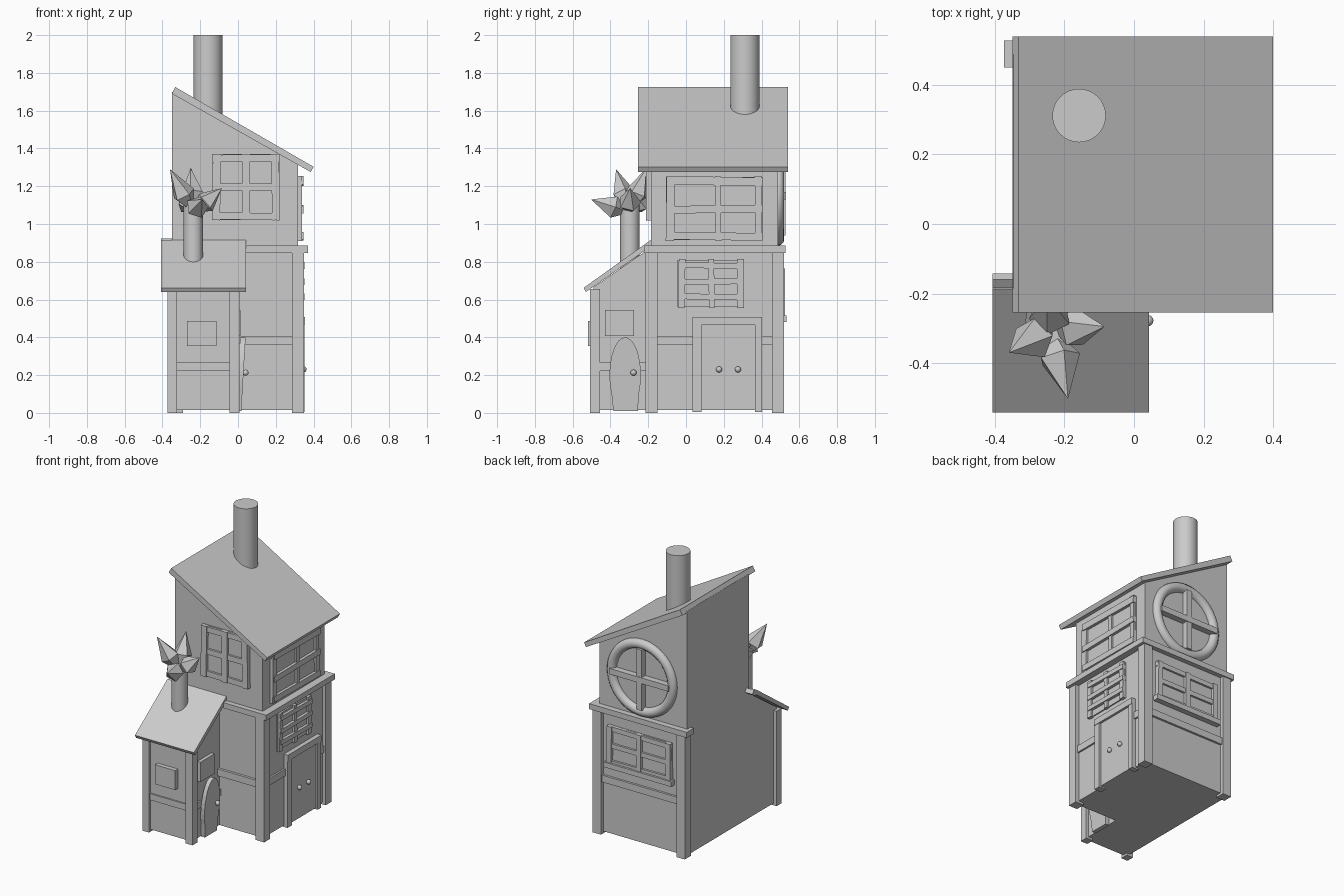
import bpy, bmesh, math
from mathutils import Vector, Matrix

if "Cube" in bpy.data.objects:
    bpy.data.objects.remove(bpy.data.objects["Cube"])

grey = bpy.data.materials.new("plain_grey")
grey.diffuse_color = (0.6, 0.6, 0.6, 1)
grey.use_nodes = True
grey.node_tree.nodes["Principled BSDF"].inputs["Base Color"].default_value = grey.diffuse_color


def finish(bm, name, smooth=False):
    bmesh.ops.recalc_face_normals(bm, faces=bm.faces)
    me = bpy.data.meshes.new(name)
    bm.to_mesh(me)
    bm.free()
    ob = bpy.data.objects.new(name, me)
    bpy.context.collection.objects.link(ob)
    me.materials.append(grey)
    if smooth:
        bpy.context.view_layer.objects.active = ob
        ob.select_set(True)
        bpy.ops.object.shade_smooth_by_angle(angle=math.radians(35))
        ob.select_set(False)
    return ob


def box(name, x, y, z, tilt=0, axis='X'):
    """Box between (min, max) pairs, tilted in degrees about its centre."""
    bm = bmesh.new()
    size = [p[1] - p[0] for p in (x, y, z)]
    mid = Vector([(p[0] + p[1]) / 2 for p in (x, y, z)])
    m = Matrix.Translation(mid) @ Matrix.Rotation(math.radians(tilt), 4, axis) @ Matrix.Diagonal((*size, 1))
    bmesh.ops.create_cube(bm, size=1, matrix=m)
    return finish(bm, name)


def prism(name, pts, axis, a, b):
    """Extrude a profile: axis y takes (x, z) points, axis x takes (y, z)."""
    bm = bmesh.new()
    put = (lambda p, t: (p[0], t, p[1])) if axis == 'y' else (lambda p, t: (t, p[0], p[1]))
    f = bm.faces.new([bm.verts.new(put(p, a)) for p in pts])
    r = bmesh.ops.extrude_face_region(bm, geom=[f])
    vs = [v for v in r['geom'] if isinstance(v, bmesh.types.BMVert)]
    bmesh.ops.translate(bm, verts=vs, vec=(0, b - a, 0) if axis == 'y' else (b - a, 0, 0))
    return finish(bm, name)


def tube(name, x, y, z0, z1, r):
    bm = bmesh.new()
    bmesh.ops.create_cone(bm, cap_ends=True, segments=32, radius1=r, radius2=r, depth=z1 - z0,
                          matrix=Matrix.Translation((x, y, (z0 + z1) / 2)))
    return finish(bm, name, True)


def knob(name, loc, r=0.016):
    bm = bmesh.new()
    bmesh.ops.create_uvsphere(bm, u_segments=16, v_segments=10, radius=r, matrix=Matrix.Translation(loc))
    return finish(bm, name, True)


# --- main house body
box("lower_walls", (-0.35, 0.325), (-0.19, 0.495), (0.015, 0.87))
box("upper_walls", (-0.35, 0.318), (-0.185, 0.487), (0.87, 1.32))
prism("gable", [(-0.35, 1.32), (0.318, 1.32), (-0.35, 1.70)], 'y', -0.185, 0.487)
prism("main_roof", [(-0.35, 1.69), (0.385, 1.275), (0.40, 1.303), (-0.332, 1.725)], 'y', -0.255, 0.54)
tube("main_chimney", -0.158, 0.312, 1.45, 2.0, 0.077)

# --- corner posts and beams of the lower floor
for n, x, y in (("front", (0.285, 0.35), (-0.215, -0.15)), ("back", (0.285, 0.35), (0.455, 0.52)),
                ("back_left", (-0.355, -0.29), (0.455, 0.52))):
    box(n + "_corner_post", x, y, (0, 0.86))
for n, z, e in (("top", (0.847, 0.885), 0.035), ("middle", (0.36, 0.408), 0.0)):
    box(n + "_beam_front", (-0.35, 0.333 + e), (-0.207 - e * 0.4, -0.17), z)
    box(n + "_beam_back", (-0.345 - e * 0.85, 0.335 + e), (0.45, 0.51 + e * 0.5), z)
    if n == "top":
        box("top_beam_right", (0.28, 0.37), (-0.221, 0.528), z)
    else:
        for y in ((-0.2, 0.05), (0.39, 0.5)):
            box("middle_beam_right", (0.3, 0.337), y, z)

# --- double door on the right
box("door_panel", (0.3, 0.34), (0.075, 0.375), (0.015, 0.47))
box("door_frame_top", (0.3, 0.356), (0.035, 0.402), (0.465, 0.507))
for y in ((0.035, 0.082), (0.365, 0.402)):
    box("door_frame_side", (0.3, 0.353), y, (0.005, 0.48))
for y in (0.175, 0.275):
    knob("door_knob", (0.347, y, 0.23))


def right_window(name, wall, ys, zs, posts, boards):
    box(name + "_pane", (wall - 0.01, wall + 0.008), ys, zs)
    for i, p in enumerate(posts):
        box(name + "_post", (wall - 0.01, wall + 0.022), p, (zs[0] - 0.005, zs[1] + 0.005), (-0.8, 0.6, 0.5)[i], 'X')
    for i, p in enumerate(boards):
        box(name + "_board", (wall - 0.01, wall + 0.028), (ys[0] + 0.01, ys[1]), p, (-1, 0.6, -0.7)[i], 'X')


right_window("upper_right_window", 0.318, (-0.105, 0.405), (0.915, 1.25),
             [(-0.105, -0.06), (0.155, 0.185), (0.365, 0.4)], [(1.205, 1.25), (1.058, 1.098), (0.915, 0.955)])
right_window("lower_right_window", 0.325, (-0.045, 0.308), (0.56, 0.81),
             [(-0.04, -0.005), (0.12, 0.15), (0.27, 0.307)], [(0.765, 0.795), (0.68, 0.71), (0.6, 0.63)])


def flat_window(name, wall, out, xs, zs, w):
    """Window on a front (out=-1) or back (out=1) wall."""
    def ys(d):
        return tuple(sorted((wall - out * 0.01, wall + out * d)))
    box(name + "_pane", xs, ys(0.008), zs)
    xm, zm = sum(xs) / 2, sum(zs) / 2
    for i, x in enumerate((xs[0] + w / 2, xm, xs[1] - w / 2)):
        box(name + "_post", (x - w / 2, x + w / 2), ys(0.028), zs, (0.6, 0, -1.2)[i], 'Y')
    for i, z in enumerate((zs[0] + w / 2, zm, zs[1] - w / 2)):
        box(name + "_board", xs, ys(0.022), (z - w * 0.45, z + w * 0.45), (0.8, 0, -0.6)[i], 'Y')


flat_window("upper_front_window", -0.185, -1, (-0.135, 0.22), (1.02, 1.37), 0.042)
flat_window("lower_back_window", 0.497, 1, (-0.245, 0.24), (0.5, 0.765), 0.036)
box("back_window_sill", (-0.26, 0.255), (0.48, 0.533), (0.48, 0.515))

# --- round window on the back
bpy.ops.mesh.primitive_torus_add(major_segments=48, minor_segments=12, major_radius=0.232, minor_radius=0.033,
                                 location=(-0.01, 0.487, 1.15), rotation=(math.pi / 2, 0, 0))
ring = bpy.context.object
ring.name = "round_window_ring"
ring.data.materials.append(grey)
bpy.ops.object.shade_smooth_by_angle(angle=math.radians(40))
ring.select_set(False)
box("round_window_bar", (-0.235, 0.215), (0.48, 0.53), (1.13, 1.17))
box("round_window_bar", (-0.03, 0.01), (0.48, 0.527), (0.94, 1.36))

# --- annex at the front left
prism("annex_walls", [(-0.49, 0.015), (-0.18, 0.015), (-0.18, 0.88), (-0.49, 0.665)], 'x', -0.35, -0.01)
prism("annex_roof", [(-0.53, 0.64), (-0.185, 0.882), (-0.15, 0.885), (-0.185, 0.915), (-0.542, 0.665)][:2]
      + [(-0.172, 0.89), (-0.187, 0.915), (-0.542, 0.662)], 'x', -0.407, 0.043)
box("annex_roof_ridge", (-0.407, -0.35), (-0.187, -0.148), (0.885, 0.915), 35, 'X')
for n, x in (("left", (-0.373, -0.323)), ("right", (-0.045, 0.008))):
    box("annex_post_" + n, x, (-0.508, -0.455), (0, 0.655))
box("annex_beam_front", (-0.36, 0.0), (-0.5, -0.46), (0.222, 0.266))
for y in ((-0.48, -0.40), (-0.245, -0.19)):
    box("annex_beam_right", (-0.05, 0.002), y, (0.222, 0.266))
box("annex_front_window", (-0.27, -0.115), (-0.52, -0.48), (0.353, 0.487))
box("annex_right_window", (-0.04, 0.014), (-0.43, -0.275), (0.408, 0.545))

# --- rounded annex door, leaning outward at the top
arch = [(-0.385, 0.01), (-0.255, 0.01)] + [
    (-0.322 + 0.083 * math.cos(math.radians(a)), 0.2 + 0.2 * math.sin(math.radians(a))) for a in range(-30, 211, 12)]
door = prism("round_door", arch, 'x', -0.012, 0.017)
for v in door.data.vertices:
    v.co.x += v.co.z * 0.058
knob("round_door_knob", (0.04, -0.278, 0.213))

# --- annex chimney with faceted smoke
tube("annex_chimney", -0.236, -0.297, 0.75, 1.1, 0.052)
start = Vector((-0.235, -0.30, 1.06))
for tip in ((-0.19, -0.503, 1.13), (-0.36, -0.37, 1.29), (-0.085, -0.295, 1.19),
            (-0.25, -0.21, 1.295), (-0.30, -0.20, 1.17)):
    d = Vector(tip) - start
    q = d.to_track_quat('Z', 'Y')
    bm = bmesh.new()
    lo, hi = bm.verts.new(start), bm.verts.new(tip)
    rim = [bm.verts.new(start + d * 0.42 + q @ Vector((0.062 * math.cos(a), 0.062 * math.sin(a), 0)))
           for a in (i * math.tau / 5 for i in range(5))]
    for i in range(5):
        a, b = rim[i], rim[(i + 1) % 5]
        bm.faces.new((lo, b, a))
        bm.faces.new((hi, a, b))
    finish(bm, "smoke_spike")
